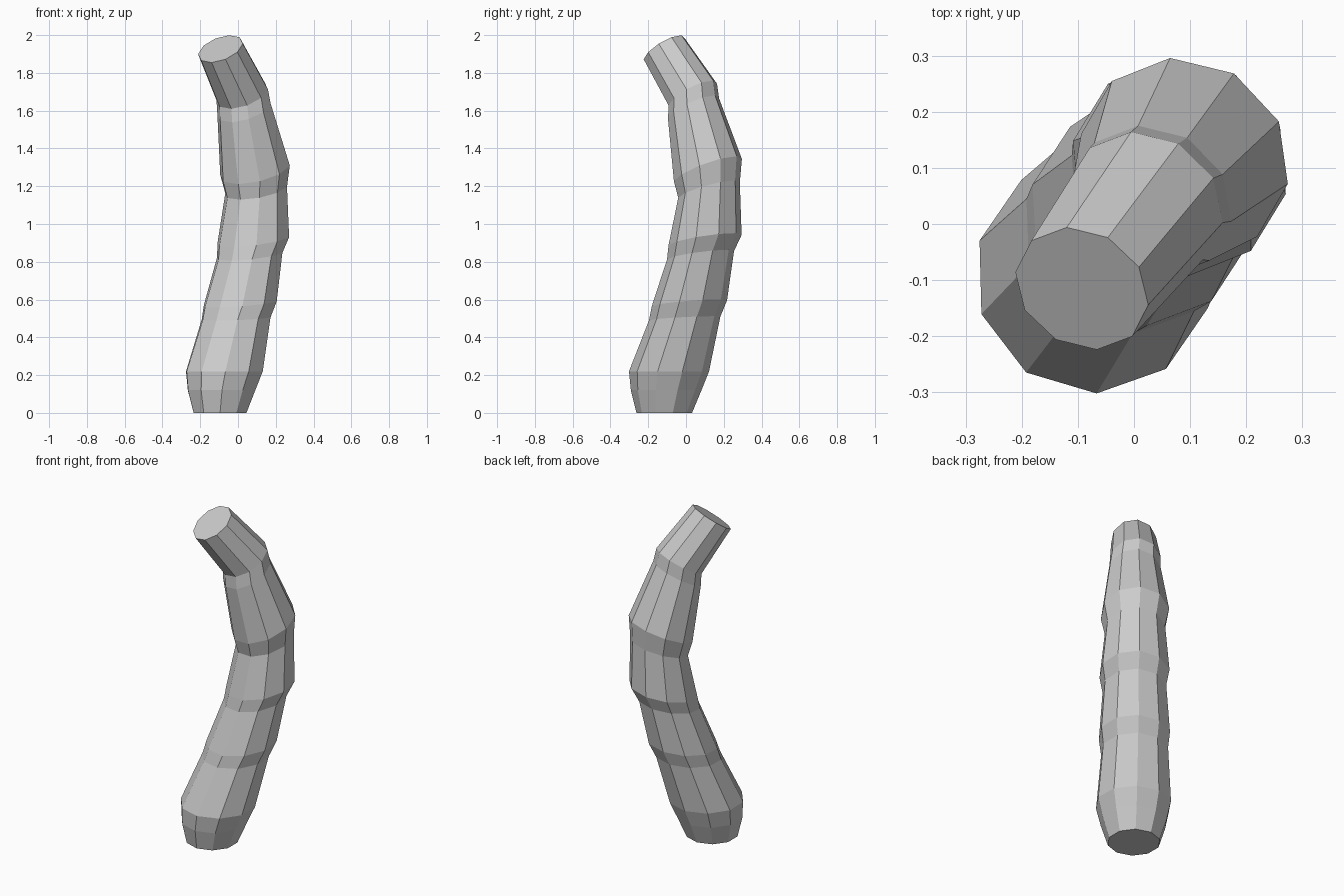
import bpy, bmesh, math
from mathutils import Vector, Matrix

if "Cube" in bpy.data.objects:
    bpy.data.objects.remove(bpy.data.objects["Cube"])

SIDES = 10
# centre x, y, z, radius, slope of the ring plane in x and in y
RINGS = [
    (-0.095, -0.115, 0.00, 0.147, 0.00, 0.00),
    (-0.087, -0.105, 0.12, 0.187, 0.00, 0.00),
    (-0.072, -0.090, 0.22, 0.212, 0.00, 0.00),
    (-0.010, -0.007, 0.50, 0.189, 0.04, 0.05),
    (0.012, 0.018, 0.58, 0.200, 0.07, 0.08),
    (0.062, 0.077, 0.835, 0.179, 0.10, 0.13),
    (0.081, 0.101, 0.915, 0.196, 0.12, 0.15),
    (0.096, 0.122, 1.18, 0.169, 0.17, 0.27),
    (0.090, 0.116, 1.285, 0.191, 0.22, 0.36),
    (0.032, 0.040, 1.61, 0.148, 0.30, 0.46),
    (0.022, 0.036, 1.685, 0.143, 0.34, 0.52),
    (-0.093, -0.115, 1.927, 0.125, 0.38, 0.60),
]


def add_ring(bm, i, x, y, z, r, sx, sy):
    """Tilted ten-sided ring with a slight twist up the trunk."""
    up = Vector((0, 0, 1))
    tilt = up.rotation_difference(Vector((-sx, -sy, 1)))
    twist = math.radians(8) * i / (len(RINGS) - 1)
    verts = []
    for k in range(SIDES):
        a = math.pi / 2 + twist + math.tau * k / SIDES
        p = Vector((r * math.cos(a), r * math.sin(a), 0))
        verts.append(bm.verts.new(Vector((x, y, z)) + tilt @ p))
    return verts


# Curved, segmented trunk
bm = bmesh.new()
loops = [add_ring(bm, i, *ring) for i, ring in enumerate(RINGS)]
for low, high in zip(loops, loops[1:]):
    for k in range(SIDES):
        n = (k + 1) % SIDES
        bm.faces.new((low[k], low[n], high[n], high[k]))

# End caps
bm.faces.new(loops[0][::-1])
bm.faces.new(loops[-1])
bmesh.ops.recalc_face_normals(bm, faces=bm.faces)

mesh = bpy.data.meshes.new("trunk")
bm.to_mesh(mesh)
bm.free()
bpy.context.collection.objects.link(bpy.data.objects.new("trunk", mesh))
